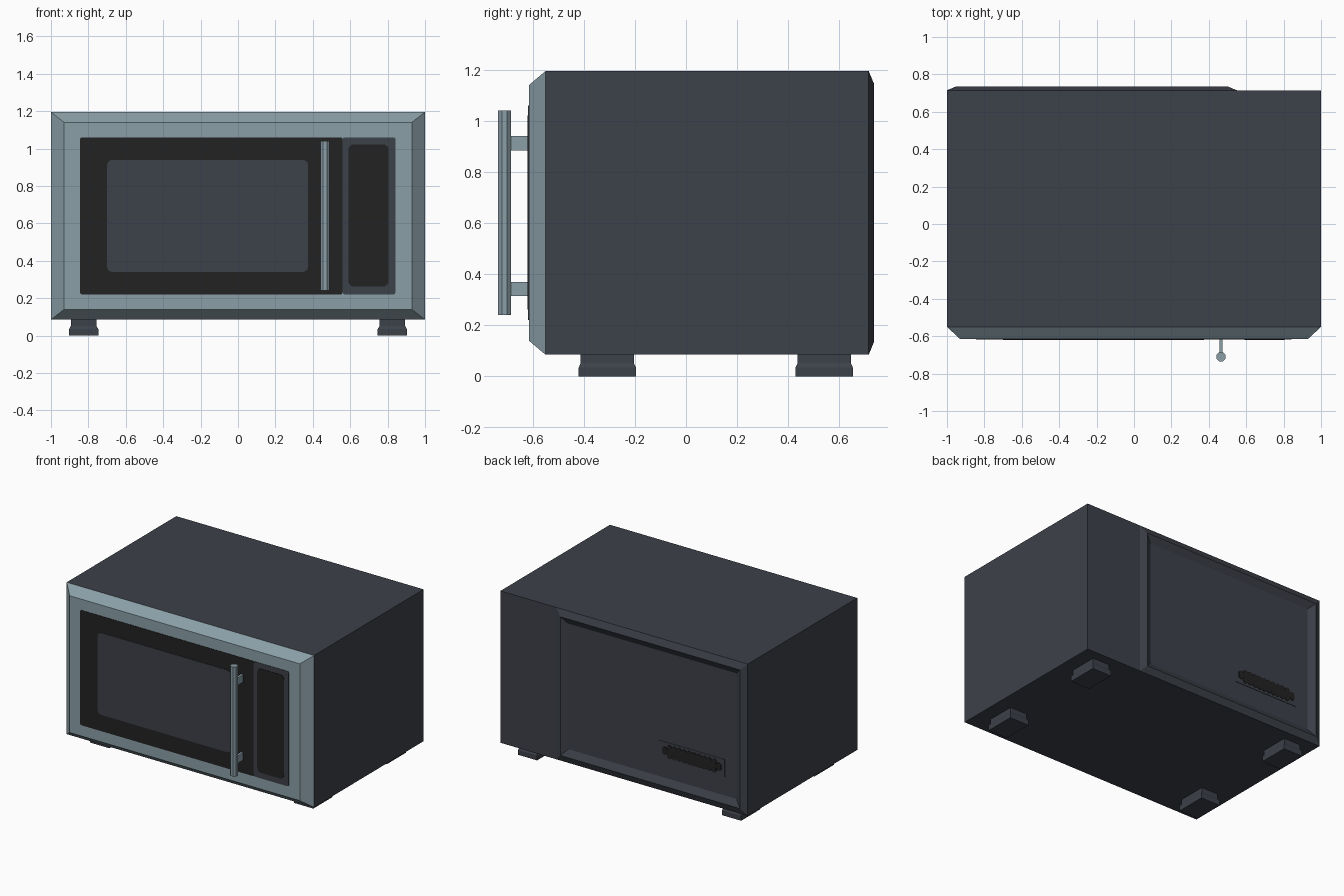
import bpy, bmesh, math
from mathutils import Matrix, Vector

if "Cube" in bpy.data.objects:
    bpy.data.objects.remove(bpy.data.objects["Cube"])


def material(name, rgb):
    m = bpy.data.materials.new(name)
    m.diffuse_color = (*rgb, 1)
    m.use_nodes = True
    m.node_tree.nodes["Principled BSDF"].inputs["Base Color"].default_value = m.diffuse_color
    return m


CHARCOAL = material("charcoal", (0.046, 0.052, 0.067))
BLACK = material("black", (0.016, 0.016, 0.016))
STEEL = material("steel", (0.255, 0.345, 0.385))


def finish(bm, name, *mats):
    bmesh.ops.recalc_face_normals(bm, faces=bm.faces[:])
    me = bpy.data.meshes.new(name)
    bm.to_mesh(me)
    bm.free()
    for m in mats:
        me.materials.append(m)
    ob = bpy.data.objects.new(name, me)
    bpy.context.collection.objects.link(ob)
    return ob


def add_box(bm, x, y, z):
    """Box from (min, max) ranges."""
    mid = Vector((sum(x) / 2, sum(y) / 2, sum(z) / 2))
    size = (x[1] - x[0], y[1] - y[0], z[1] - z[0], 1)
    return bmesh.ops.create_cube(bm, size=1, matrix=Matrix.Translation(mid) @ Matrix.Diagonal(size))


def add_plate(bm, x, z, y, radius, seg=5):
    """Thin upright plate with rounded corners, extruded along y."""
    corners = [(x[1], z[1], 1, 1), (x[0], z[1], -1, 1), (x[0], z[0], -1, -1), (x[1], z[0], 1, -1)]
    verts = []
    for i, (cx, cz, sx, sz) in enumerate(corners):
        for k in range(seg + 1):
            a = math.pi / 2 * (i + k / seg)
            verts.append(bm.verts.new((cx - sx * radius + radius * math.cos(a), y[0],
                                       cz - sz * radius + radius * math.sin(a))))
    face = bm.faces.new(verts)
    ext = bmesh.ops.extrude_face_region(bm, geom=[face])
    moved = [g for g in ext["geom"] if isinstance(g, bmesh.types.BMVert)]
    bmesh.ops.translate(bm, verts=moved, vec=(0, y[1] - y[0], 0))


def plate(name, mat, x, z, y, radius):
    bm = bmesh.new()
    add_plate(bm, x, z, y, radius)
    return finish(bm, name, mat)


# Casing with bevelled front bezel and pressed rear panel
bm = bmesh.new()
add_box(bm, (-1, 1), (-0.55, 0.715), (0.085, 1.195))
bm.normal_update()
front = min(bm.faces, key=lambda f: f.calc_center_median().y)
bmesh.ops.inset_individual(bm, faces=[front], thickness=0.06, depth=0.065)
for v in front.verts:
    v.co.x = math.copysign(0.93, v.co.x)
    v.co.z = 1.14 if v.co.z > 0.6 else 0.14
    v.co.y = -0.615
bm.normal_update()
back = max(bm.faces, key=lambda f: f.calc_center_median().y)
bmesh.ops.bisect_plane(bm, geom=[back, *back.edges, *back.verts],
                       plane_co=(0.55, 0, 0), plane_no=(1, 0, 0))
bm.normal_update()
rear = next(f for f in bm.faces if f.normal.y > 0.9 and f.calc_center_median().x < 0)
bmesh.ops.inset_individual(bm, faces=[rear], thickness=0.068, depth=0.02)
bm.normal_update()
bmesh.ops.inset_individual(bm, faces=[rear], thickness=0.068, depth=-0.027)
for f in bm.faces:
    f.material_index = 1 if f.calc_center_median().y < -0.551 else 0
finish(bm, "casing", CHARCOAL, STEEL)

# Door, window and control panel
plate("door_panel", BLACK, (-0.845, 0.56), (0.22, 1.06), (-0.61, -0.618), 0.012)
plate("control_surround", CHARCOAL, (0.56, 0.842), (0.22, 1.06), (-0.61, -0.618), 0.012)
plate("door_window", CHARCOAL, (-0.70, 0.375), (0.34, 0.94), (-0.615, -0.621), 0.03)
plate("control_pad", BLACK, (0.59, 0.805), (0.262, 1.022), (-0.615, -0.621), 0.03)

# Handle bar and its two posts
bm = bmesh.new()
rot = Matrix.Rotation(math.pi / 8, 4, "Z")
bmesh.ops.create_cone(bm, cap_ends=True, segments=8, radius1=0.027, radius2=0.027, depth=0.80,
                      matrix=Matrix.Translation((0.465, -0.71, 0.64)) @ rot)
finish(bm, "handle_bar", STEEL)
for label, z in (("lower", 0.3425), ("upper", 0.9125)):
    bm = bmesh.new()
    add_box(bm, (0.456, 0.474), (-0.70, -0.612), (z - 0.0275, z + 0.0275))
    finish(bm, f"handle_post_{label}", STEEL)

# Four stepped feet: (height, half width, half depth) rings
PROFILE = [(0, 0.078, 0.112), (0.035, 0.078, 0.112), (0.052, 0.068, 0.104), (0.09, 0.068, 0.104)]
for side, cx in (("left", -0.825), ("right", 0.825)):
    for end, cy in (("front", -0.308), ("back", 0.541)):
        bm = bmesh.new()
        rings = [[bm.verts.new((cx + sx * w, cy + sy * d, z))
                  for sx, sy in ((-1, -1), (1, -1), (1, 1), (-1, 1))] for z, w, d in PROFILE]
        for a, b in zip(rings, rings[1:]):
            for i in range(4):
                bm.faces.new((a[i], a[(i + 1) % 4], b[(i + 1) % 4], b[i]))
        bm.faces.new(rings[0][::-1])
        bm.faces.new(rings[-1])
        finish(bm, f"foot_{end}_{side}", CHARCOAL)

# Rear vent: a shallow mount and a scalloped row of slots
plate("vent_mount", CHARCOAL, (-0.81, -0.28), (0.315, 0.445), (0.705, 0.711), 0.005)
bm = bmesh.new()
for i in range(12):
    x = -0.785 + i * 0.04
    inset = 0.02 if i in (0, 11) else 0
    add_plate(bm, (x, x + 0.04), (0.33 + inset, 0.43 - inset), (0.708, 0.715), 0.0195)
finish(bm, "vent_slots", BLACK)
